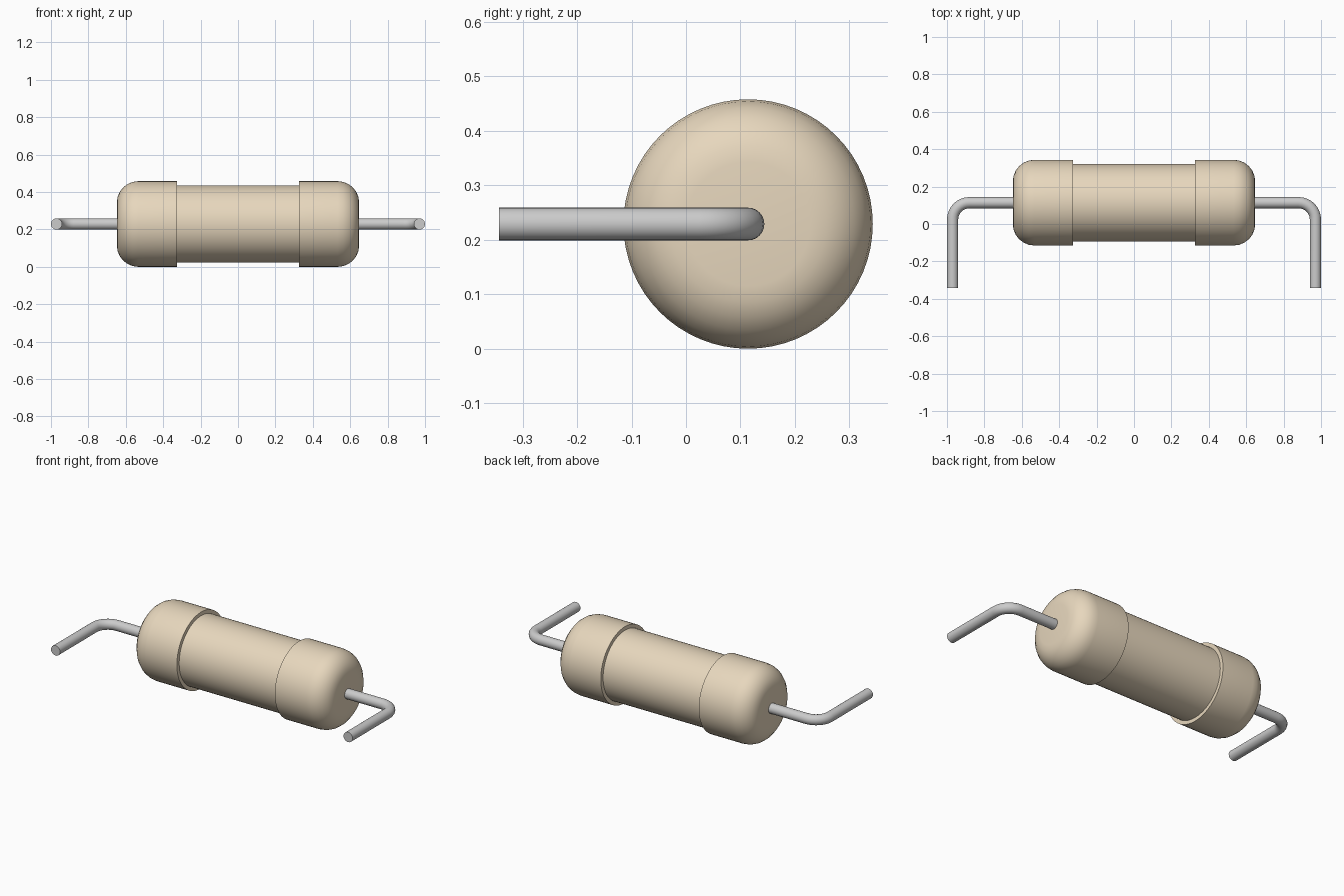
import bpy, bmesh
from math import sin, cos, pi, radians
from mathutils import Vector, Matrix

if "Cube" in bpy.data.objects:
    bpy.data.objects.remove(bpy.data.objects["Cube"])

AXIS_Y, AXIS_Z = 0.114, 0.229      # body axis, parallel to x
R_CAP, R_MID = 0.229, 0.207
BODY_X, CAP_X, FILLET = 0.648, 0.325, 0.115
WIRE_R, WIRE_X, WIRE_END_Y, BEND = 0.03, 0.97, -0.343, 0.09


def material(name, color):
    mat = bpy.data.materials.new(name)
    mat.diffuse_color = color
    mat.use_nodes = True
    mat.node_tree.nodes["Principled BSDF"].inputs["Base Color"].default_value = mat.diffuse_color
    return mat


def finish(name, bm, mat):
    bmesh.ops.recalc_face_normals(bm, faces=bm.faces)
    mesh = bpy.data.meshes.new(name)
    bm.to_mesh(mesh)
    bm.free()
    obj = bpy.data.objects.new(name, mesh)
    bpy.context.collection.objects.link(obj)
    if mat:
        mesh.materials.append(mat)
    bpy.ops.object.select_all(action='DESELECT')
    obj.select_set(True)
    bpy.context.view_layer.objects.active = obj
    bpy.ops.object.shade_smooth_by_angle(angle=radians(35))
    return obj


def skin(bm, rings):
    """Join successive vertex rings with quads and close both ends."""
    for a, b in zip(rings, rings[1:]):
        n = len(a)
        for i in range(n):
            j = (i + 1) % n
            bm.faces.new((a[i], a[j], b[j], b[i]))
    bm.faces.new(rings[0])
    bm.faces.new(rings[-1])


def circle(bm, centre, u, v, radius, sides):
    return [bm.verts.new(centre + radius * (cos(2 * pi * i / sides) * u + sin(2 * pi * i / sides) * v))
            for i in range(sides)]


# Body: one lathed profile with rounded end caps and a narrower waist
half = [(BODY_X - FILLET * (1 - cos(t)), R_CAP - FILLET * (1 - sin(t)))
        for t in (k * pi / 12 for k in range(7))]
half += [(CAP_X, R_CAP), (CAP_X, R_MID)]
profile = half + [(-x, r) for x, r in reversed(half)]
bm = bmesh.new()
skin(bm, [circle(bm, Vector((x, AXIS_Y, AXIS_Z)), Vector((0, 1, 0)), Vector((0, 0, 1)), r, 64)
          for x, r in profile])
finish("resistor_body", bm, material("beige_coating", (0.80, 0.68, 0.51, 1)))


# Leads: wire swept out of the cap, around a bend and forward
def lead(name, side, mat):
    up = Vector((0, 0, 1))
    stations = [(BODY_X - 0.03, AXIS_Y, 0)]
    for k in range(9):
        t = k * pi / 16
        stations.append((WIRE_X - BEND * (1 - sin(t)), AXIS_Y - BEND * (1 - cos(t)), t))
    stations.append((WIRE_X, WIRE_END_Y, pi / 2))
    bm = bmesh.new()
    skin(bm, [circle(bm, Vector((x, y, AXIS_Z)), Vector((sin(t), cos(t), 0)), up, WIRE_R, 24)
              for x, y, t in stations])
    bmesh.ops.transform(bm, matrix=Matrix.Diagonal((side, 1, 1, 1)), verts=bm.verts)
    finish(name, bm, mat)


metal = material("tinned_wire", (0.70, 0.70, 0.68, 1))
lead("right_lead", 1, metal)
lead("left_lead", -1, metal)
